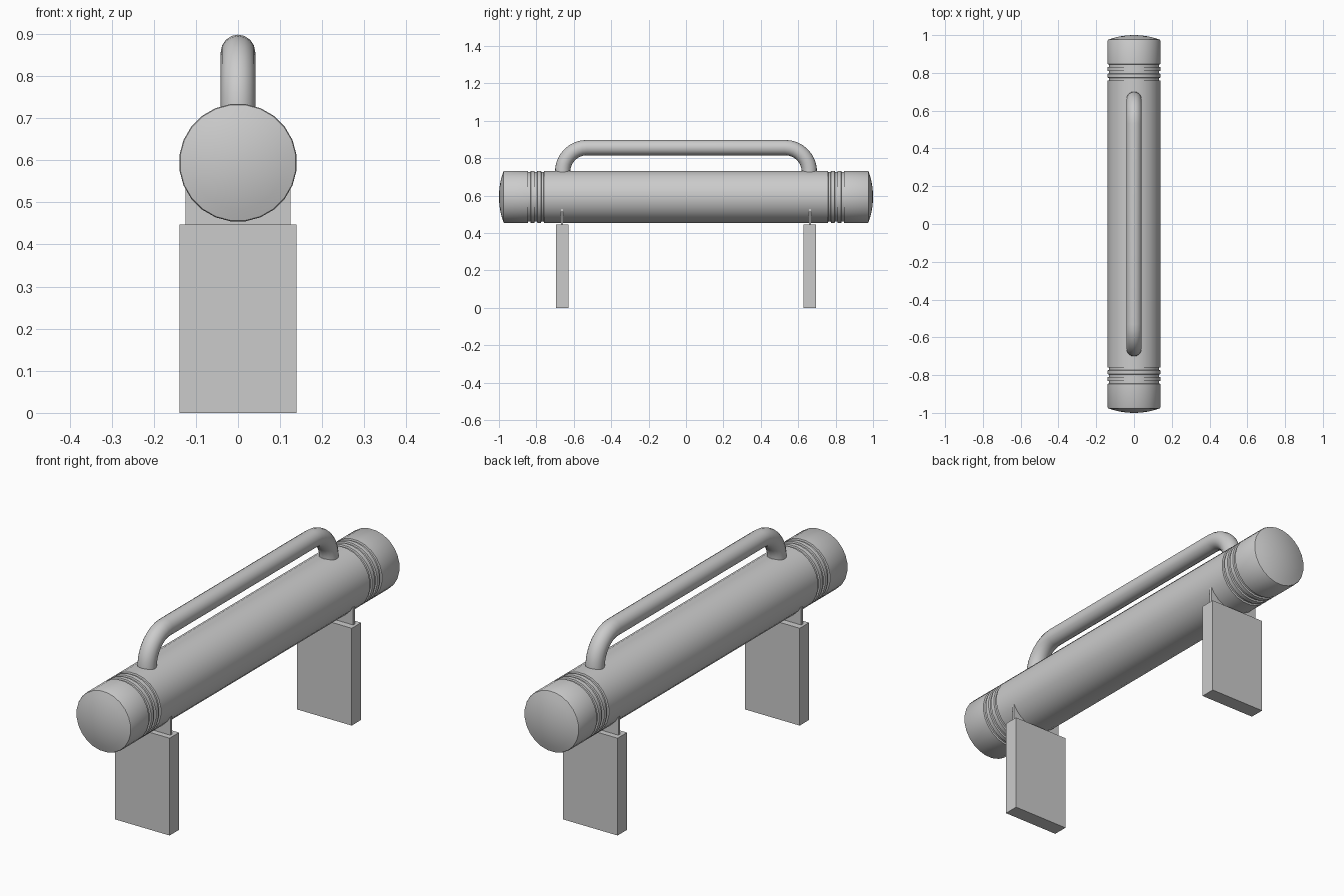
import bpy, bmesh, math

if "Cube" in bpy.data.objects:
    bpy.data.objects.remove(bpy.data.objects["Cube"])

R, ZC, SIDES = 0.139, 0.594, 24


def finish(bm, name, smooth=None):
    bmesh.ops.recalc_face_normals(bm, faces=bm.faces)
    mesh = bpy.data.meshes.new(name)
    bm.to_mesh(mesh)
    bm.free()
    ob = bpy.data.objects.new(name, mesh)
    bpy.context.collection.objects.link(ob)
    if smooth:
        bpy.ops.object.select_all(action='DESELECT')
        ob.select_set(True)
        bpy.context.view_layer.objects.active = ob
        bpy.ops.object.shade_smooth_by_angle(angle=math.radians(smooth))
    return ob


def skin(bm, rings):
    for a, b in zip(rings, rings[1:]):
        n = len(a)
        for i in range(n):
            bm.faces.new((a[i], a[(i + 1) % n], b[(i + 1) % n], b[i]))
    return rings


def box(name, x, y, z0, z1, thick):
    bm = bmesh.new()
    bmesh.ops.create_cube(bm, size=1)
    for v in bm.verts:
        v.co = (v.co.x * 2 * x, y + v.co.y * thick, (z0 + z1) / 2 + v.co.z * (z1 - z0))
    return finish(bm, name)


# Barrel: half profile (y, radius) with three grooves and a domed end, then mirrored
half = []
for g in (0.767, 0.803, 0.838):
    half += [(g - 0.008, R), (g - 0.006, R - 0.007), (g + 0.006, R - 0.007), (g + 0.008, R)]
half.append((0.972, R))
cap_r = (R * R + 0.025 ** 2) / 0.05
for k in range(5):
    r = (R - 0.002) * (1 - k / 5)
    half.append((1 - cap_r + math.sqrt(cap_r ** 2 - r * r), r))
profile = [(-y, r) for y, r in reversed(half)] + half

bm = bmesh.new()
rings = []
for y, r in profile:
    r /= math.cos(math.pi / SIDES)
    angles = [2 * math.pi * (i + 0.5) / SIDES for i in range(SIDES)]
    rings.append([bm.verts.new((r * math.cos(a), y, ZC + r * math.sin(a))) for a in angles])
skin(bm, rings)
for ring, y in ((rings[0], -1), (rings[-1], 1)):
    pole = bm.verts.new((0, y, ZC))
    for i in range(SIDES):
        bm.faces.new((ring[i], ring[(i + 1) % SIDES], pole))
finish(bm, "barrel", 35)

# Handle: round tube swept along a path with two quarter bends
TUBE, BEND, LEG_Y, TOP = 0.041, 0.13, 0.66, 0.857
path = [(LEG_Y, 0.70, 0.0)]
for k in range(9):
    a = math.pi / 2 * k / 8
    path.append((LEG_Y - BEND + BEND * math.cos(a), TOP - BEND + BEND * math.sin(a), a))
path += [(-y, z, math.pi - a) for y, z, a in reversed(path)]
bm = bmesh.new()
rings = []
for y, z, a in path:
    ring = []
    for i in range(16):
        t = 2 * math.pi * i / 16
        out = TUBE * math.sin(t)
        ring.append(bm.verts.new((TUBE * math.cos(t), y + out * math.cos(a), z + out * math.sin(a))))
    rings.append(ring)
skin(bm, rings)
bm.faces.new(rings[0])
bm.faces.new(rings[-1])
finish(bm, "handle", 35)

# Legs with thin brackets that hold the barrel
for side, s in (("front", -1), ("back", 1)):
    box(side + "_leg", 0.139, s * 0.661, 0, 0.447, 0.068)
    box(side + "_bracket", 0.125, s * 0.663, 0.44, 0.53, 0.012)
